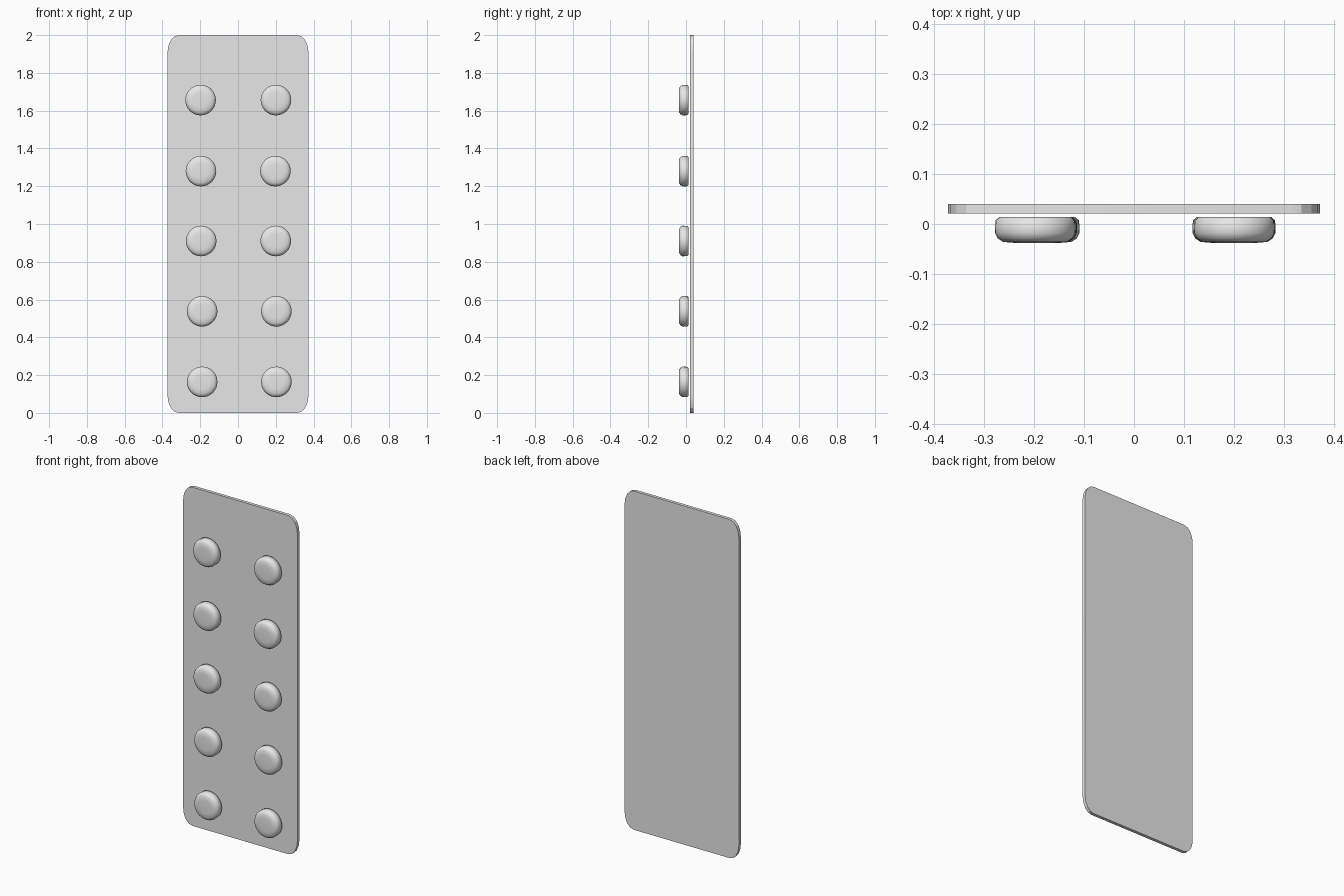
import bpy, bmesh, math

cube = bpy.data.objects.get("Cube")
if cube:
    bpy.data.objects.remove(cube, do_unlink=True)

grey = bpy.data.materials.new("light_grey")
grey.use_nodes = True
colour = (0.8, 0.8, 0.8, 1)
grey.diffuse_color = colour
grey.node_tree.nodes["Principled BSDF"].inputs["Base Color"].default_value = colour


def add_object(name, bm, location, smooth_angle):
    bmesh.ops.recalc_face_normals(bm, faces=bm.faces)
    mesh = bpy.data.meshes.new(name)
    bm.to_mesh(mesh)
    bm.free()
    mesh.materials.append(grey)
    obj = bpy.data.objects.new(name, mesh)
    obj.location = location
    bpy.context.collection.objects.link(obj)
    bpy.ops.object.select_all(action='DESELECT')
    obj.select_set(True)
    bpy.context.view_layer.objects.active = obj
    bpy.ops.object.shade_smooth_by_angle(angle=math.radians(smooth_angle))


# Thin backing panel with rounded corners
def panel(half_w, half_h, thickness, rx, rz, segments=4):
    bm = bmesh.new()
    outline = []
    for quarter, (sx, sz) in enumerate([(1, 1), (-1, 1), (-1, -1), (1, -1)]):
        for i in range(segments + 1):
            a = math.pi / 2 * (quarter + i / segments)
            outline.append(bm.verts.new((sx * (half_w - rx) + rx * math.cos(a), 0,
                                         sz * (half_h - rz) + rz * math.sin(a))))
    face = bm.faces.new(outline)
    result = bmesh.ops.extrude_face_region(bm, geom=[face])
    moved = [v for v in result["geom"] if isinstance(v, bmesh.types.BMVert)]
    bmesh.ops.translate(bm, verts=moved, vec=(0, thickness, 0))
    return bm


add_object("panel", panel(0.373, 1.0, 0.019, 0.06, 0.09), (0, 0.021, 1), 20)


# Round button turned about the y axis
def button(profile, sides=32):
    bm = bmesh.new()
    rings = []
    for r, y in profile:
        rings.append([bm.verts.new((r * math.cos(k * math.tau / sides), y,
                                    r * math.sin(k * math.tau / sides)))
                      for k in range(sides)])
    for a, b in zip(rings, rings[1:]):
        for k in range(sides):
            n = (k + 1) % sides
            bm.faces.new((a[k], a[n], b[n], b[k]))
    bm.faces.new(rings[0])
    bm.faces.new(rings[-1])
    return bm


profile = [(0.072, 0.014), (0.08, 0.007), (0.081, -0.018),
           (0.075, -0.029), (0.064, -0.036), (0.04, -0.038)]
heights = [1.656, 1.28, 0.91, 0.538, 0.164]
columns = {"right": [-0.198, -0.196, -0.195, -0.19, -0.19],
           "left": [0.201, 0.198, 0.2, 0.203, 0.203]}
for side, xs in columns.items():
    for row, (x, z) in enumerate(zip(xs, heights), 1):
        add_object(f"button_{side}_{row}", button(profile), (x, 0, z), 50)
